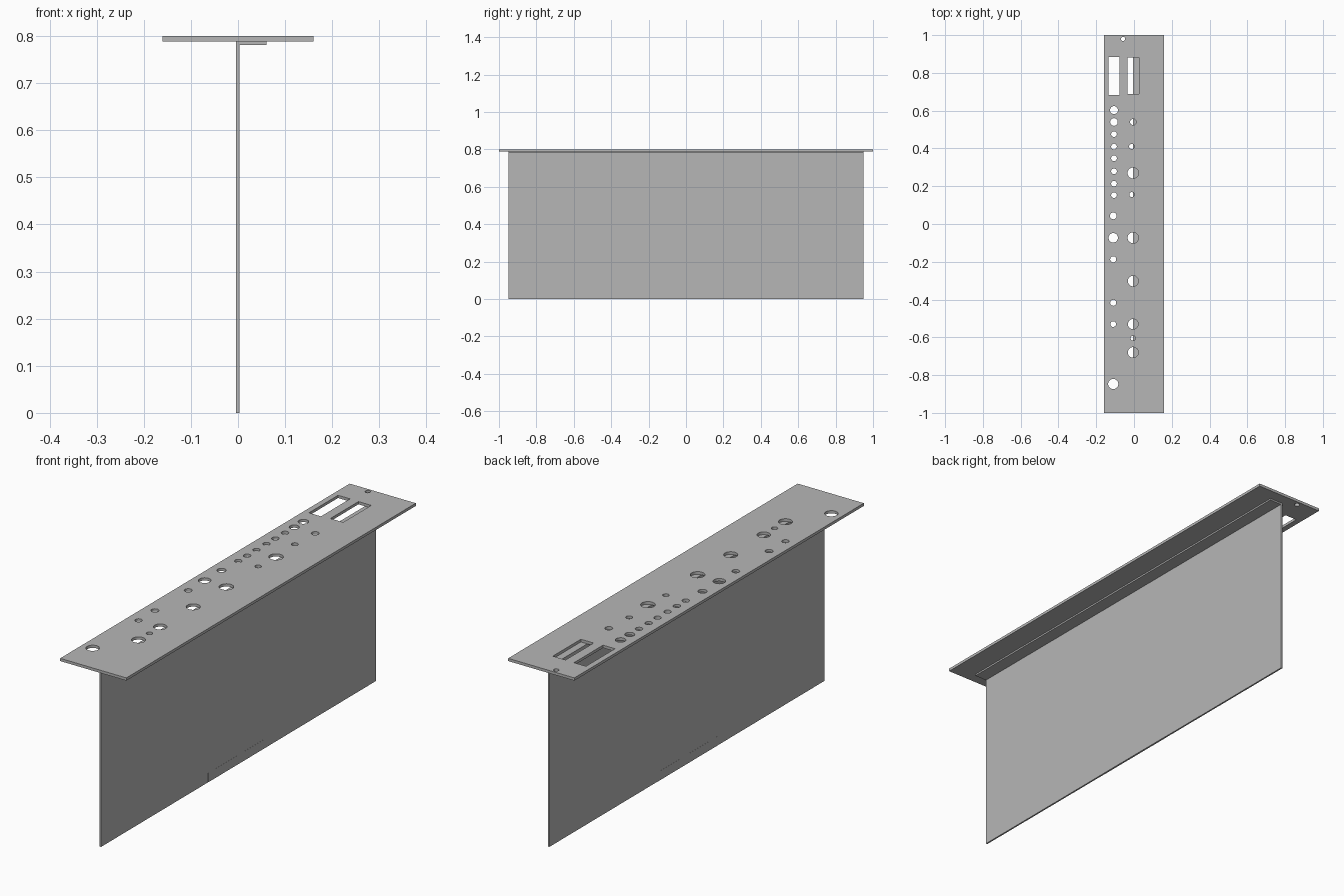
import bpy
import bmesh
from math import radians
from mathutils import Matrix, Vector

if "Cube" in bpy.data.objects:
    bpy.data.objects.remove(bpy.data.objects["Cube"], do_unlink=True)

grey = bpy.data.materials.new("plain grey")
grey.use_nodes = True
grey.diffuse_color = (0.47, 0.47, 0.47, 1)
grey.node_tree.nodes["Principled BSDF"].inputs["Base Color"].default_value = grey.diffuse_color


def add_box(bm, x, y, z):
    """Add a box given its (low, high) range on each axis."""
    size = Vector([hi - lo for lo, hi in (x, y, z)])
    mid = Vector([(hi + lo) / 2 for lo, hi in (x, y, z)])
    bmesh.ops.create_cube(bm, size=1, matrix=Matrix.Translation(mid) @ Matrix.Diagonal(size).to_4x4())


def finish(name, bm):
    mesh = bpy.data.meshes.new(name)
    bm.to_mesh(mesh)
    bm.free()
    mesh.materials.append(grey)
    obj = bpy.data.objects.new(name, mesh)
    bpy.context.collection.objects.link(obj)
    return obj


def box(name, x, y, z):
    bm = bmesh.new()
    add_box(bm, x, y, z)
    return finish(name, bm)


TOP, UNDER = 0.80, 0.788
BOARD_X = (-0.004, 0.003)
BOARD_END = 0.95

# Upright circuit board, the thin contact strip on both its faces, and the mounting rail
box("circuit_board", BOARD_X, (-BOARD_END, BOARD_END), (0, UNDER))
box("edge_contacts", (BOARD_X[0] - 0.0004, BOARD_X[1] + 0.0004), (-0.21, 0.21), (0, 0.04))
box("mounting_rail", (BOARD_X[0], 0.06), (-BOARD_END, BOARD_END), (0.781, UNDER))

# Face plate
plate = box("face_plate", (-0.16, 0.16), (-1, 1), (UNDER, TOP))

# Round holes by column: x, then (y, radius) pairs
HOLES = [
    (-0.106, [(0.603, 0.021), (0.54, 0.02), (0.476, 0.015), (0.41, 0.015), (0.348, 0.015),
              (0.279, 0.015), (0.214, 0.015), (0.153, 0.015)]),
    (-0.11, [(0.043, 0.018), (-0.073, 0.025), (-0.187, 0.016), (-0.417, 0.016),
             (-0.53, 0.015), (-0.847, 0.027)]),
    (-0.005, [(0.54, 0.016), (0.27, 0.029), (-0.073, 0.029), (-0.302, 0.028),
              (-0.53, 0.027), (-0.605, 0.013), (-0.68, 0.028)]),
    (-0.012, [(0.41, 0.014), (0.156, 0.013)]),
    (-0.058, [(0.98, 0.011)]),
]
bm = bmesh.new()
for x, column in HOLES:
    for y, radius in column:
        bmesh.ops.create_cone(bm, cap_ends=True, segments=32, radius1=radius, radius2=radius,
                              depth=0.1, matrix=Matrix.Translation((x, y, TOP)))

# Rectangular slots
add_box(bm, (-0.135, -0.077), (0.683, 0.884), (0.75, 0.85))
add_box(bm, (-0.035, 0.027), (0.688, 0.882), (0.75, 0.85))
cutter = finish("hole_cutter", bm)
cutter.hide_render = True

# Cut the openings through the plate
cut = plate.modifiers.new("openings", "BOOLEAN")
cut.operation = "DIFFERENCE"
cut.solver = "EXACT"
cut.object = cutter
bpy.ops.object.select_all(action="DESELECT")
plate.select_set(True)
bpy.context.view_layer.objects.active = plate
bpy.ops.object.modifier_apply(modifier=cut.name)
bpy.data.objects.remove(cutter, do_unlink=True)
bpy.ops.object.shade_smooth_by_angle(angle=radians(30))
